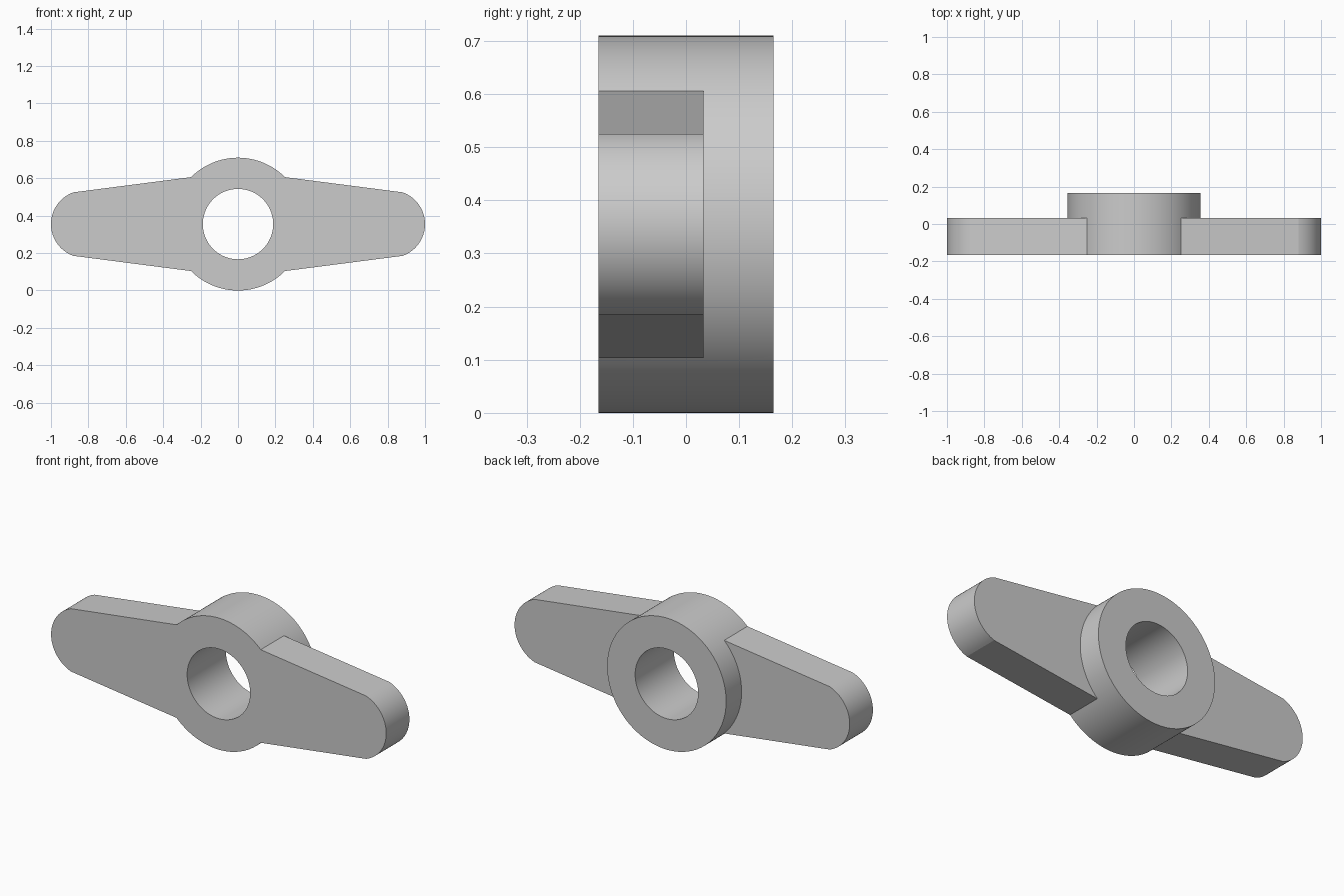
import bpy, bmesh
from math import sin, cos, atan2, pi

cube = bpy.data.objects.get("Cube")
if cube:
    bpy.data.objects.remove(cube)

HUB_R, HOLE_R = 0.355, 0.188
FRONT, WING_BACK, BACK = -0.165, 0.033, 0.165
SEGMENTS = 128
WING_STEPS = SEGMENTS // 8      # each wing spans 45 degrees either side of x
TIP_X, TIP_R = 0.82, 0.18       # rounded wing end
TIP_ANGLE = atan2(0.17, 0.06)
TIP_STEPS = 32

bm = bmesh.new()


def face(points):
    bm.faces.new([bm.verts.new(p) for p in points])


def at(x, z, y):
    return (x, y, z + HUB_R)


def ring(radius, i, y):
    a = 2 * pi * i / SEGMENTS
    return at(radius * cos(a), radius * sin(a), y)


def wall(a, b, y0, y1):
    face([at(*a, y0), at(*b, y0), at(*b, y1), at(*a, y1)])


# Hub: end rings, bore, and outer wall left open where the wings join
for i in range(SEGMENTS):
    j = i + 1
    for y in (FRONT, BACK):
        face([ring(HUB_R, i, y), ring(HUB_R, j, y),
              ring(HOLE_R, j, y), ring(HOLE_R, i, y)])
    face([ring(HOLE_R, i, FRONT), ring(HOLE_R, j, FRONT),
          ring(HOLE_R, j, BACK), ring(HOLE_R, i, BACK)])
    spans = [(WING_BACK, BACK)]
    if abs(cos(2 * pi * (i + 0.5) / SEGMENTS)) < cos(pi / 4):
        spans.append((FRONT, WING_BACK))
    for y0, y1 in spans:
        face([ring(HUB_R, i, y0), ring(HUB_R, j, y0),
              ring(HUB_R, j, y1), ring(HUB_R, i, y1)])

# Wings: tapered plates with rounded ends, mirrored left and right
root = [(HUB_R * cos(2 * pi * k / SEGMENTS), HUB_R * sin(2 * pi * k / SEGMENTS))
        for k in range(WING_STEPS, -WING_STEPS - 1, -1)]
tip = []
for k in range(TIP_STEPS + 1):
    a = TIP_ANGLE * (2 * k / TIP_STEPS - 1)
    tip.append((TIP_X + TIP_R * cos(a), TIP_R * sin(a)))

for side in (1, -1):
    outer = [(side * x, z) for x, z in [root[-1]] + tip + [root[0]]]
    outline = outer + [(side * x, z) for x, z in root[1:-1]]
    for y in (FRONT, WING_BACK):
        face([at(x, z, y) for x, z in outline])
    for a, b in zip(outer, outer[1:]):
        wall(a, b, FRONT, WING_BACK)

bmesh.ops.remove_doubles(bm, verts=bm.verts, dist=0.0001)
bmesh.ops.recalc_face_normals(bm, faces=bm.faces)

mesh = bpy.data.meshes.new("winged_hub")
bm.to_mesh(mesh)
bm.free()
body = bpy.data.objects.new("winged_hub", mesh)
bpy.context.collection.objects.link(body)

# Plain grey material
grey = bpy.data.materials.new("plain_grey")
grey.use_nodes = True
colour = (0.6, 0.6, 0.6, 1)
grey.diffuse_color = colour
grey.node_tree.nodes["Principled BSDF"].inputs["Base Color"].default_value = colour
mesh.materials.append(grey)

# Smooth round walls, sharp rims and corners
bpy.ops.object.select_all(action="DESELECT")
body.select_set(True)
bpy.context.view_layer.objects.active = body
bpy.ops.object.shade_smooth_by_angle(angle=0.2)
